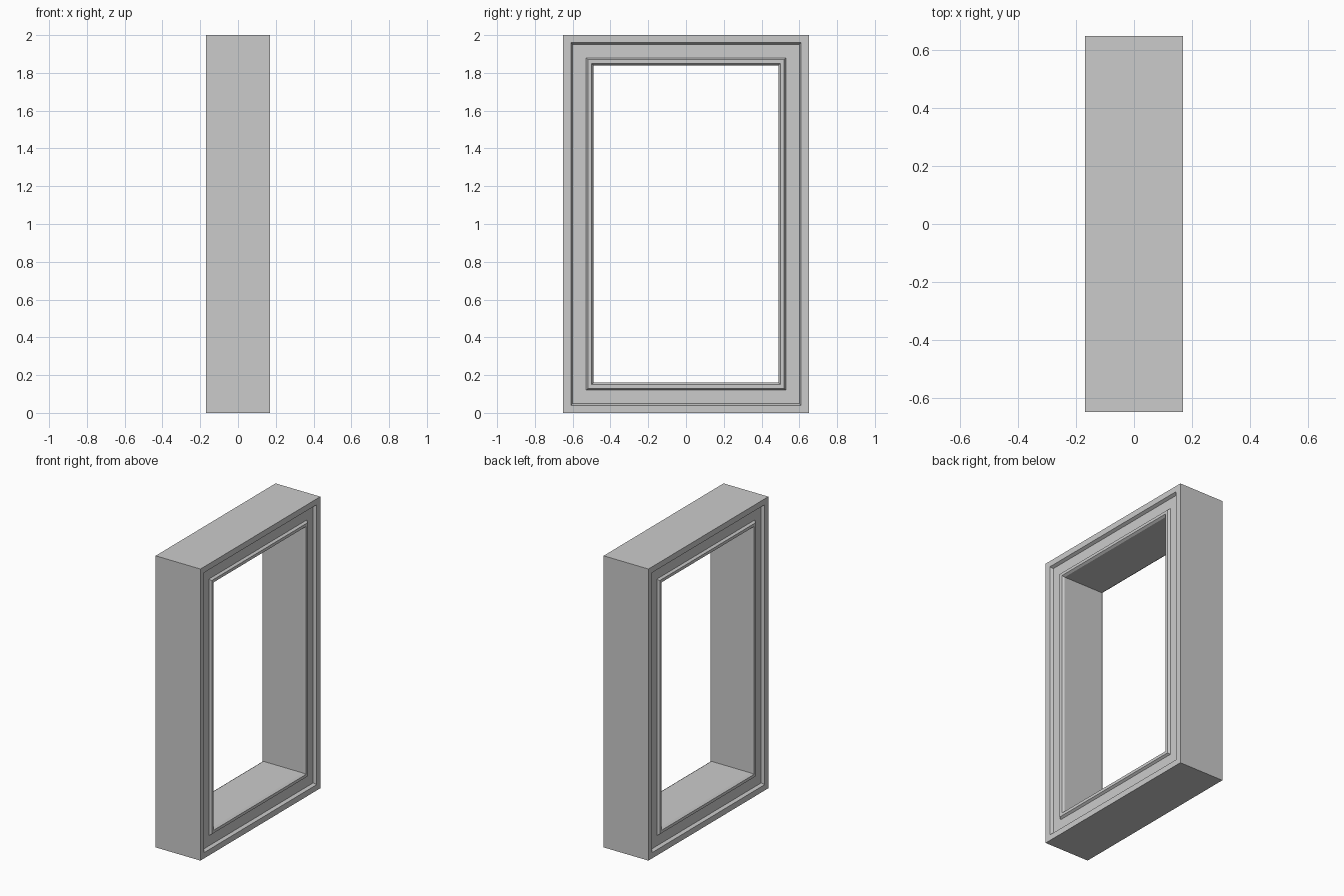
import bpy, bmesh

if "Cube" in bpy.data.objects:
    bpy.data.objects.remove(bpy.data.objects["Cube"])

HALF_W, HEIGHT = 0.65, 2.0

# Moulding section on one face: (inset from outer edge, x)
face_profile = [
    (0.0, 0.17), (0.04, 0.17),      # raised outer rim
    (0.05, 0.15), (0.12, 0.15),     # recessed flat
    (0.13, 0.165), (0.15, 0.165),   # raised inner bead
    (0.16, 0.15),                   # bevel into the opening
]
# Mirror the section to the opposite face to close it
section = face_profile + [(m, -x) for m, x in reversed(face_profile)]


def rectangle_ring(bm, inset, x):
    y, lo, hi = HALF_W - inset, inset, HEIGHT - inset
    return [bm.verts.new((x, a, b))
            for a, b in ((-y, lo), (y, lo), (y, hi), (-y, hi))]


# Sweep the section round the rectangle with mitred corners
bm = bmesh.new()
rings = [rectangle_ring(bm, m, x) for m, x in section]
for i, ring in enumerate(rings):
    following = rings[(i + 1) % len(rings)]
    for j in range(4):
        k = (j + 1) % 4
        bm.faces.new((ring[j], ring[k], following[k], following[j]))
bmesh.ops.recalc_face_normals(bm, faces=bm.faces)

mesh = bpy.data.meshes.new("window_frame")
bm.to_mesh(mesh)
bm.free()
frame = bpy.data.objects.new("window_frame", mesh)
bpy.context.collection.objects.link(frame)
